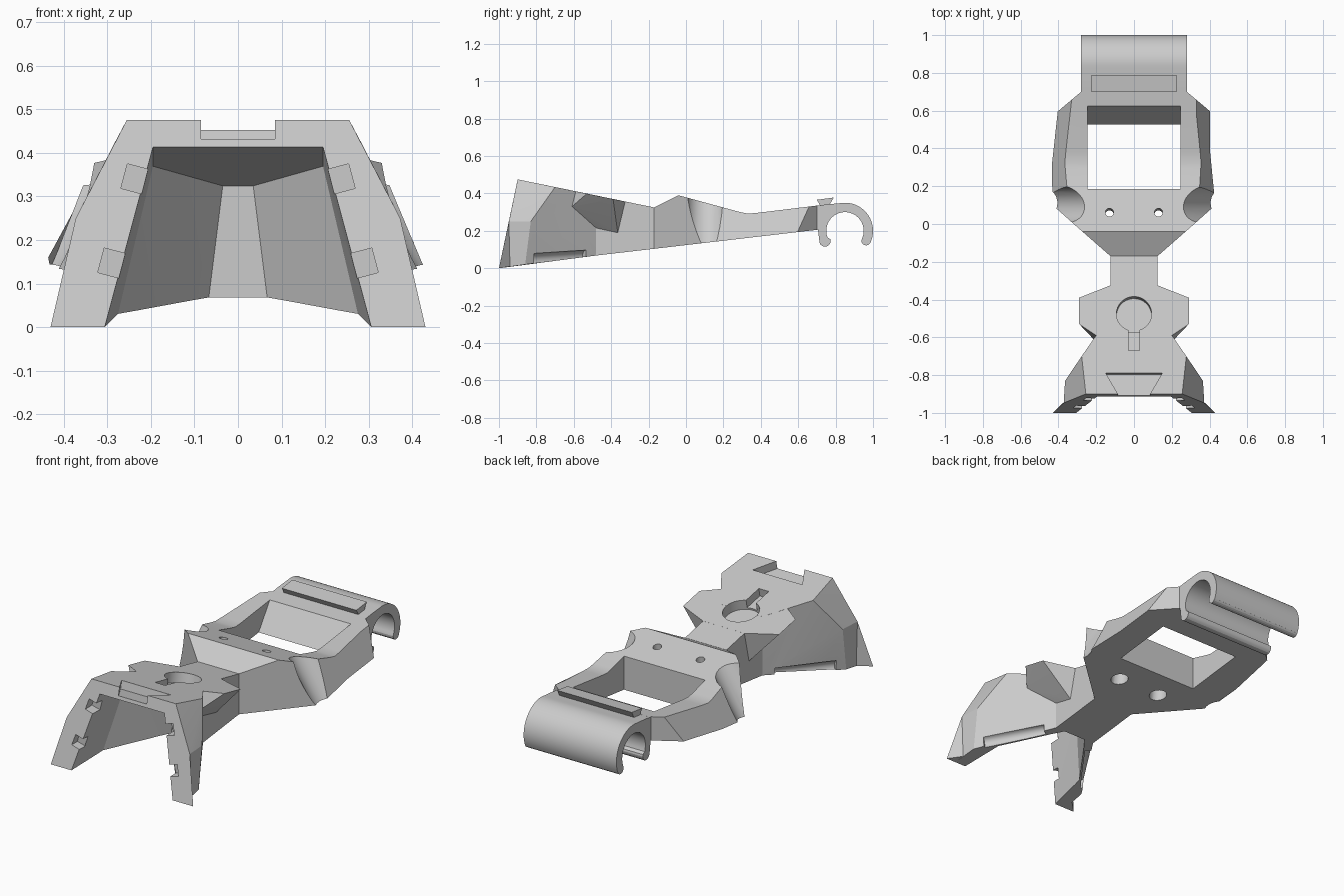
import bpy, bmesh, math
from mathutils import Matrix, Vector

if "Cube" in bpy.data.objects:
    bpy.data.objects.remove(bpy.data.objects["Cube"])

grey = bpy.data.materials.new("plain_grey")
grey.use_nodes = True
grey.diffuse_color = (0.6, 0.6, 0.6, 1)
grey.node_tree.nodes["Principled BSDF"].inputs["Base Color"].default_value = (0.6, 0.6, 0.6, 1)

SIDE = Matrix(((0, 0, 1, 0), (1, 0, 0, 0), (0, 1, 0, 0), (0, 0, 0, 1)))  # (y, z) profiles along x
TOP = Matrix.Translation((0, -0.475, 0.388)) @ Matrix.Rotation(-0.203, 4, 'X')  # sloped deck frame


def finish(bm, name):
    bmesh.ops.recalc_face_normals(bm, faces=bm.faces)
    mesh = bpy.data.meshes.new(name)
    bm.to_mesh(mesh)
    bm.free()
    mesh.materials.append(grey)
    ob = bpy.data.objects.new(name, mesh)
    bpy.context.collection.objects.link(ob)
    return ob


def loft(name, low, high, lo, hi, matrix=Matrix()):
    """Solid between two outlines with the same number of points."""
    bm = bmesh.new()
    a = [bm.verts.new(matrix @ Vector((x, y, lo))) for x, y in low]
    b = [bm.verts.new(matrix @ Vector((x, y, hi))) for x, y in high]
    bm.faces.new(a)
    bm.faces.new(b)
    for i in range(len(a)):
        j = (i + 1) % len(a)
        bm.faces.new((a[i], a[j], b[j], b[i]))
    return finish(bm, name)


def prism(name, pts, lo, hi, matrix=Matrix()):
    return loft(name, pts, pts, lo, hi, matrix)


def hull(name, pts, both=True):
    """Convex solid; the points are mirrored across x when both is set."""
    bm = bmesh.new()
    for x, y, z in pts:
        bm.verts.new((x, y, z))
        if both:
            bm.verts.new((-x, y, z))
    out = bmesh.ops.convex_hull(bm, input=bm.verts)
    junk = [g for g in out["geom_interior"] if isinstance(g, bmesh.types.BMVert)]
    bmesh.ops.delete(bm, geom=junk, context='VERTS')
    bmesh.ops.dissolve_limit(bm, angle_limit=0.01, verts=bm.verts, edges=bm.edges)
    return finish(bm, name)


def arc(cx, cy, r, start, end, n):
    angles = [math.radians(start + (end - start) * i / n) for i in range(n + 1)]
    return [(cx + r * math.cos(t), cy + r * math.sin(t)) for t in angles]


def mirrored(half):
    return half + [(-x, y) for x, y in reversed(half)]


def combine(target, other, operation):
    mod = target.modifiers.new(operation.lower(), 'BOOLEAN')
    mod.operation, mod.object, mod.solver = operation, other, 'EXACT'
    bpy.context.view_layer.objects.active = target
    bpy.ops.object.modifier_apply(modifier=mod.name)
    bpy.data.objects.remove(other)


# Rear frame and neck: plan outline trimmed by the side profile
body = loft("mount_body",
            mirrored([(.125, -.55), (.125, -.17), (.484, .147), (.508, .508), (.28, .70), (.28, .71)]),
            mirrored([(.125, -.55), (.125, -.17), (.326, .006), (.292, .690), (.28, .70), (.28, .71)]),
            0, 0.4)
profile = [(-.6, .054), (-.6, .413), (-.17, .325), (-.04, .39), (.29, .3), (.33, .292), (.38, .296),
           (.8, .347), (.8, .217)]
combine(body, prism("side_profile", profile, -.7, .7, SIDE), 'INTERSECT')

# Front hood, flared feet and deck wings
hood = hull("hood", [(.255, -.9, .475), (.372, -.947, .25), (.372, -1, 0), (.365, -.86, .02),
                     (.365, -.83, .25), (.277, -.7, .434), (.125, -.48, .389), (.125, -.48, .068)])
combine(body, hood, 'UNION')
wings = hull("wings", [(.29, -.53, .399), (.29, -.39, .370), (.125, -.325, .357), (.125, -.365, .19),
                       (.125, -.48, .215), (.214, -.61, .33), (.2, -.59, .411)])
combine(body, wings, 'UNION')
for s in (1, -1):
    foot = [(.372, -.947, .25), (.43, -1, 0), (.368, -.94, .01), (.32, -1, 0), (.32, -.95, .2)]
    combine(body, hull("foot", [(s * x, y, z) for x, y, z in foot], False), 'UNION')

# Hood cavity, open to the front and below
cavity = hull("cavity", [(.195, -1.02, .435), (.312, -1.02, -.02), (.195, -.7, .369),
                         (.287, -.78, -.02), (.035, -.48, .324), (.078, -.48, -.02)])
combine(body, cavity, 'DIFFERENCE')

# Rear hook
hook = ([(.66, .24), (.66, .329), (.75, .341)] + arc(.85, .2, .15, 100, -25, 20)
        + arc(.963, .147, .025, -25, -205, 8) + arc(.85, .2, .1, -20, 200, 28)
        + arc(.743, .145, .03, 20, -180, 10) + [(.705, .21)])
combine(body, prism("hook", hook, -.28, .28, SIDE), 'UNION')

# Window with a sloped rear wall
window = [(.185, 0), (.4, 0), (.745, .5), (.185, .5)]
combine(body, prism("window", window, -.245, .245, SIDE), 'DIFFERENCE')

# Keyhole and dovetail pockets in the deck
circle = arc(0, 0, .093, 0, 345, 35)
slot = mirrored([(.03, 0), (.03, -.2)])
tail = mirrored([(.15, -.32), (.085, -.434), (.085, -.55)])
for pts, depth in ((circle, .055), (slot, .045), (tail, .045)):
    combine(body, prism("pocket", pts, -depth, .1, TOP), 'DIFFERENCE')

for s in (1, -1):
    # Screw holes with wide counterbores below
    axis = Matrix.Translation((s * .13, .05, .25)) @ Matrix.Rotation(-.1, 4, 'X')
    for r, lo, hi in ((.022, -.3, .3), (.045, -.3, 0)):
        combine(body, prism("hole", arc(0, 0, r, 0, 345, 23), lo, hi, axis), 'DIFFERENCE')
    # Rounded scoops on the front corners of the frame
    aim = Vector((s * -.16, 0, .24)).to_track_quat('Z', 'Y').to_matrix().to_4x4()
    scoop = Matrix.Translation((s * .37, .105, .37)) @ aim
    combine(body, prism("scoop", arc(0, 0, .1, 0, 350, 35), -.4, .3, scoop), 'DIFFERENCE')
    # Clip notches along the inner edge of the hood
    for x, y, z in ((.237, -.915, .34), (.29, -.965, .147)):
        box = Matrix.Translation((s * x, y, z)) @ Matrix.Rotation(-s * .26, 4, 'Y')
        combine(body, prism("notch", mirrored([(.025, -.05), (.025, .04)]), -.029, .029, box), 'DIFFERENCE')
    # Rounded relief under the hood side walls
    aim = Vector((s * -.24, .35, .02)).to_track_quat('Z', 'Y').to_matrix().to_4x4()
    relief = Matrix.Translation((s * .365, -.83, .045)) @ aim
    combine(body, prism("relief", arc(0, 0, .035, 0, 345, 23), .03, .36, relief), 'DIFFERENCE')

# Dovetail rail on top of the hook
rail = prism("rail", [(.72, .33), (.765, .335), (.79, .378), (.70, .366)], -.225, .225, SIDE)

for ob in (body, rail):
    bpy.ops.object.select_all(action='DESELECT')
    ob.select_set(True)
    bpy.context.view_layer.objects.active = ob
    bpy.ops.object.shade_smooth_by_angle(angle=math.radians(20))
